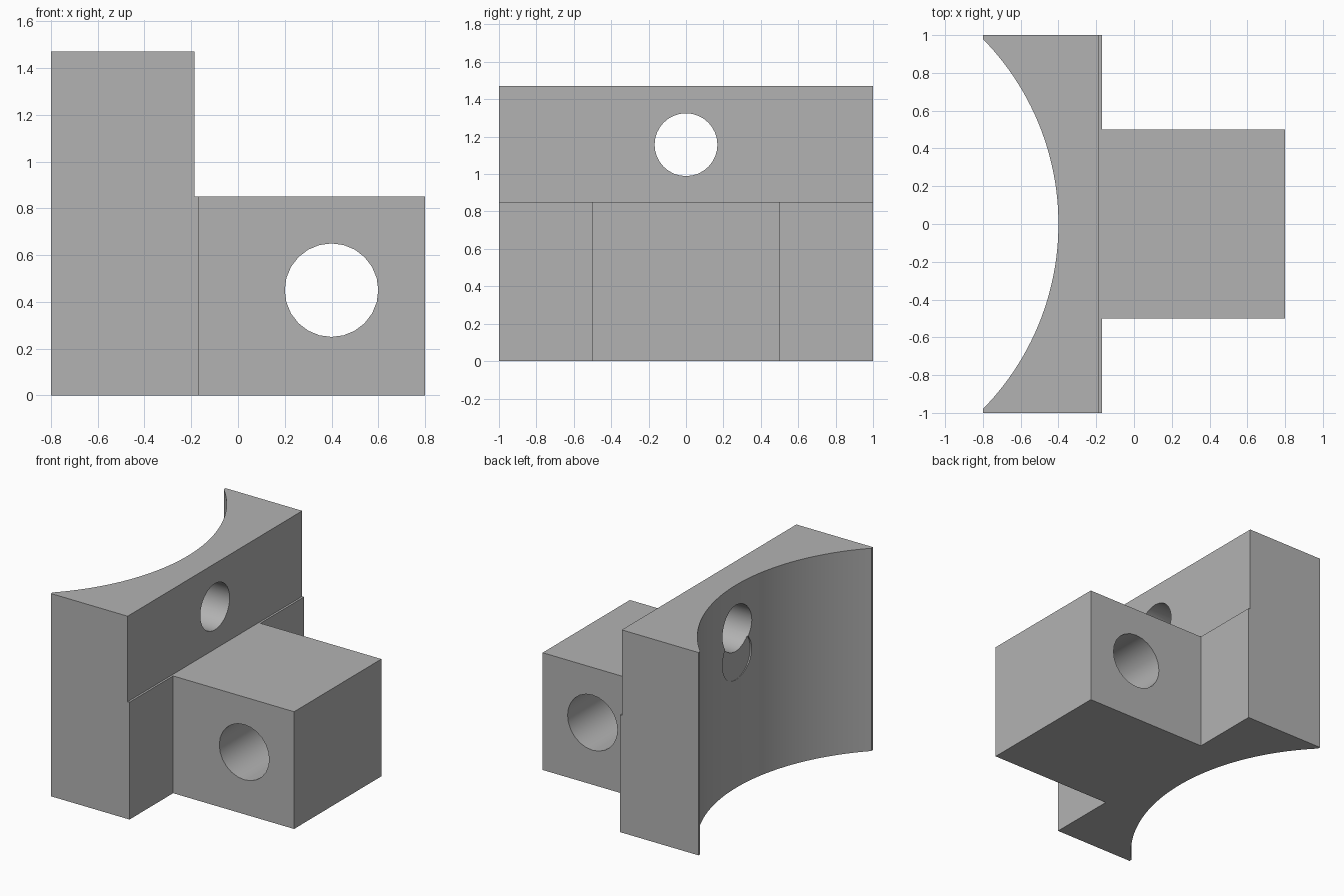
import bpy, bmesh, math
from mathutils import Vector

cube = bpy.data.objects.get("Cube")
if cube:
    bpy.data.objects.remove(cube, do_unlink=True)

grey = bpy.data.materials.new("plain grey")
grey.use_nodes = True
grey.diffuse_color = (0.45, 0.45, 0.45, 1)
grey.node_tree.nodes["Principled BSDF"].inputs["Base Color"].default_value = (0.45, 0.45, 0.45, 1)


def prism(name, points, direction):
    """Extrude a closed 3D outline along a direction."""
    bm = bmesh.new()
    face = bm.faces.new([bm.verts.new(p) for p in points])
    new = bmesh.ops.extrude_face_region(bm, geom=[face])["geom"]
    verts = [v for v in new if isinstance(v, bmesh.types.BMVert)]
    bmesh.ops.translate(bm, vec=direction, verts=verts)
    bmesh.ops.recalc_face_normals(bm, faces=bm.faces)
    mesh = bpy.data.meshes.new(name)
    bm.to_mesh(mesh)
    bm.free()
    mesh.materials.append(grey)
    ob = bpy.data.objects.new(name, mesh)
    bpy.context.collection.objects.link(ob)
    return ob


def cylinder(name, centre, radius, axis, length, sides):
    """Cylinder starting at centre and running along the given axis."""
    axis = Vector(axis)
    u = axis.orthogonal().normalized()
    w = axis.cross(u)
    ring = []
    for i in range(sides):
        a = math.tau * i / sides
        ring.append(Vector(centre) + radius * (math.cos(a) * u + math.sin(a) * w))
    return prism(name, ring, axis * length)


def combine(target, other, operation):
    mod = target.modifiers.new(operation, 'BOOLEAN')
    mod.operation = operation
    mod.solver = 'EXACT'
    mod.object = other
    bpy.context.view_layer.objects.active = target
    bpy.ops.object.modifier_apply(modifier=mod.name)
    bpy.data.objects.remove(other, do_unlink=True)


# Tall wall with a narrow ledge part way up
wall = [(-0.8, 0), (-0.17, 0), (-0.17, 0.85), (-0.185, 0.85), (-0.185, 1.47), (-0.8, 1.47)]
bracket = prism("bracket_body", [(x, -1, z) for x, z in wall], (0, 2, 0))

# Projecting block
block = [(-0.3, 0), (0.8, 0), (0.8, 0.85), (-0.3, 0.85)]
combine(bracket, prism("block", [(x, -0.5, z) for x, z in block], (0, 1, 0)), 'UNION')

# Concave saddle, cross hole in the block, hole through the wall, shallow spot below it
for cutter in (
    cylinder("saddle_cutter", (-1.8, 0, -0.2), 1.4, (0, 0, 1), 2, 192),
    cylinder("block_hole_cutter", (0.4, -0.8, 0.45), 0.2, (0, 1, 0), 1.6, 24),
    cylinder("wall_hole_cutter", (-1, 0, 1.157), 0.168, (1, 0, 0), 1.5, 32),
    cylinder("spot_cutter", (-1, 0, 0.95), 0.167, (1, 0, 0), 0.602, 32),
):
    combine(bracket, cutter, 'DIFFERENCE')

bpy.ops.object.select_all(action='DESELECT')
bracket.select_set(True)
bpy.context.view_layer.objects.active = bracket
bpy.ops.object.shade_smooth_by_angle(angle=math.radians(30))
